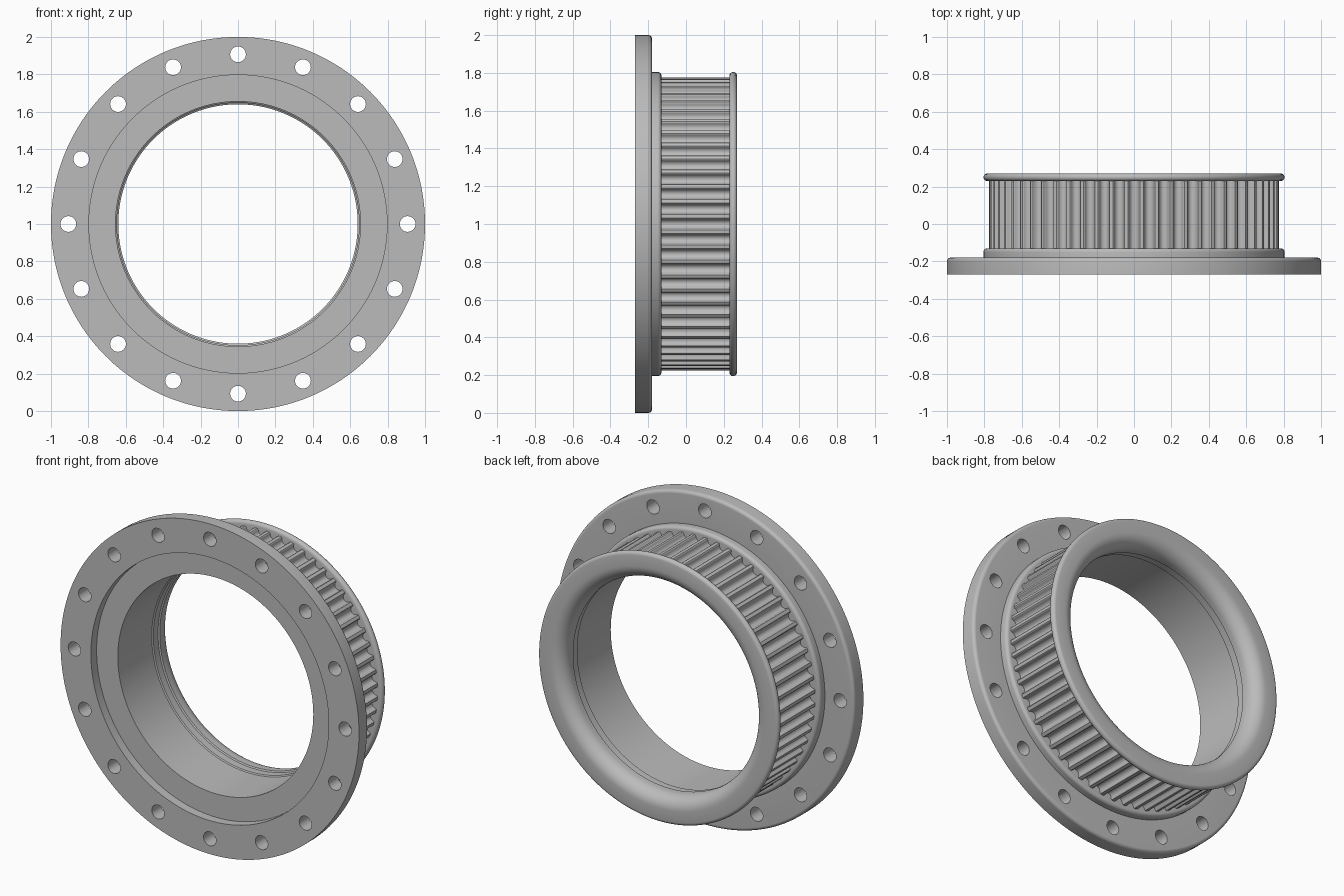
import bpy, bmesh
from math import sin, cos, pi, radians, sqrt
from mathutils import Matrix, Vector

cube = bpy.data.objects.get("Cube")
if cube:
    bpy.data.objects.remove(cube)

CENTRE = Vector((0, 0, 1))
steel = bpy.data.materials.new("plain_grey")
steel.use_nodes = True
steel.diffuse_color = (0.5, 0.5, 0.5, 1)
steel.node_tree.nodes["Principled BSDF"].inputs["Base Color"].default_value = (0.5, 0.5, 0.5, 1)


def make_object(name, bm):
    bmesh.ops.recalc_face_normals(bm, faces=bm.faces)
    mesh = bpy.data.meshes.new(name)
    bm.to_mesh(mesh)
    bm.free()
    mesh.materials.append(steel)
    obj = bpy.data.objects.new(name, mesh)
    bpy.context.collection.objects.link(obj)
    return obj


def activate(obj):
    bpy.ops.object.select_all(action='DESELECT')
    obj.select_set(True)
    bpy.context.view_layer.objects.active = obj


def arc(r, y, radius, start, end, n=8):
    angles = [radians(start + (end - start) * i / n) for i in range(n + 1)]
    return [(r + radius * cos(a), y + radius * sin(a)) for a in angles]


def lathe(name, profile, steps=192):
    bm = bmesh.new()
    verts = [bm.verts.new((r, y, 1)) for r, y in profile]
    edges = [bm.edges.new((v, verts[i - 1])) for i, v in enumerate(verts)]
    bmesh.ops.spin(bm, geom=verts + edges, cent=CENTRE, axis=(0, 1, 0),
                   angle=2 * pi, steps=steps, use_merge=True)
    bmesh.ops.remove_doubles(bm, verts=bm.verts, dist=0.0001)
    return make_object(name, bm)


# Turned body: recessed mounting flange, collar, drum, rear rim, bell mouth, stepped bore
profile = [(0.655, -0.215), (0.797, -0.215), (0.797, -0.27), (1, -0.27)]
profile += arc(0.98, -0.2, 0.02, 0, 90)
profile += [(0.805, -0.18)]
profile += arc(0.785, -0.15, 0.02, 0, 90)
profile += [(0.73, -0.13), (0.73, 0.23)]
profile += arc(0.785, 0.25, 0.02, -90, 90)
profile += arc(0.72, 0.19, 0.08, 90, 180, 12)
profile += [(0.64, 0.165), (0.648, 0.16), (0.648, 0.115), (0.655, 0.11)]
body = lathe("flanged_hub", profile)

# Ring of bolt holes through the mounting flange
HOLES = 16
bm = bmesh.new()
for i in range(HOLES):
    a = 2 * pi * i / HOLES
    place = Matrix.Translation((0.907 * cos(a), -0.22, 1 + 0.907 * sin(a)))
    bmesh.ops.create_cone(bm, cap_ends=True, segments=32, radius1=0.042, radius2=0.042,
                          depth=0.2, matrix=place @ Matrix.Rotation(pi / 2, 4, 'X'))
cutter = make_object("bolt_hole_cutter", bm)
cutter.hide_render = True
activate(body)
cut = body.modifiers.new("bolt_holes", 'BOOLEAN')
cut.operation = 'DIFFERENCE'
cut.solver = 'EXACT'
cut.object = cutter
bpy.ops.object.modifier_apply(modifier=cut.name)
bpy.data.objects.remove(cutter)

# Toothed belt track with rounded grooves, its ends sunk into the collar and rim
TEETH, OUTER, DEPTH = 60, 0.775, 0.034
half_groove = 0.026 / OUTER
groove = [(-1.2, 0), (-1.06, 0.08)]
for i in range(11):
    u = -cos(pi * i / 10)
    groove.append((u, 0.2 + 0.8 * sqrt(max(0, 1 - u * u))))
groove += [(1.06, 0.08), (1.2, 0)]

bm = bmesh.new()
loops = []
for y in (-0.135, 0.235):
    loop = []
    for t in range(TEETH):
        for u, d in groove:
            a = 2 * pi * t / TEETH + u * half_groove
            r = OUTER - DEPTH * d
            loop.append(bm.verts.new((r * cos(a), y, 1 + r * sin(a))))
    loops.append(loop)
front, back = loops
for i in range(len(front)):
    bm.faces.new((front[i - 1], front[i], back[i], back[i - 1]))
teeth = make_object("belt_teeth", bm)

# Smooth shading with sharp machined edges
for obj in (body, teeth):
    activate(obj)
    bpy.ops.object.shade_smooth_by_angle(angle=radians(35))
